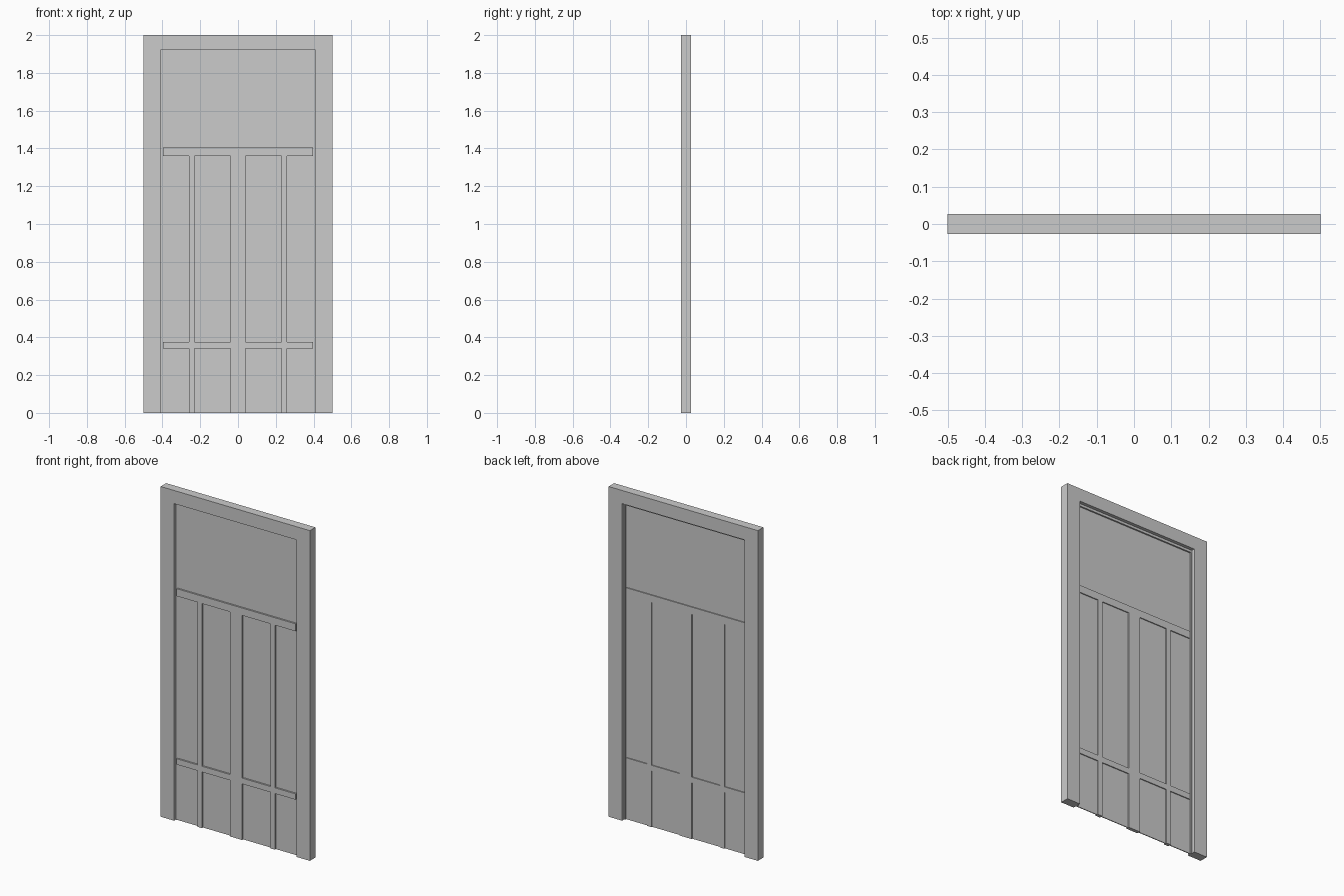
import bpy, bmesh, math

if "Cube" in bpy.data.objects:
    bpy.data.objects.remove(bpy.data.objects["Cube"])


def mesh_object(name, bm):
    bmesh.ops.recalc_face_normals(bm, faces=bm.faces)
    me = bpy.data.meshes.new(name)
    bm.to_mesh(me)
    bm.free()
    ob = bpy.data.objects.new(name, me)
    bpy.context.collection.objects.link(ob)
    return ob


def extrude_y(name, faces_from, y0, y1):
    """Build flat faces at y0 and thicken them to y1."""
    bm = bmesh.new()
    faces_from(bm, y0)
    bmesh.ops.remove_doubles(bm, verts=bm.verts, dist=1e-5)
    bmesh.ops.dissolve_limit(bm, angle_limit=math.radians(1),
                             verts=bm.verts, edges=bm.edges)
    src = bm.faces[:]
    ext = bmesh.ops.extrude_face_region(bm, geom=src, use_keep_orig=True)
    moved = [g for g in ext["geom"] if isinstance(g, bmesh.types.BMVert)]
    bmesh.ops.translate(bm, verts=moved, vec=(0, y1 - y0, 0))
    return mesh_object(name, bm)


def arch(name, xo, zo, xi, zi, y0, y1):
    """Upside-down U profile, open at the floor."""
    pts = [(-xo, 0), (-xo, zo), (xo, zo), (xo, 0),
           (xi, 0), (xi, zi), (-xi, zi), (-xi, 0)]

    def face(bm, y):
        bm.faces.new([bm.verts.new((x, y, z)) for x, z in pts])
    return extrude_y(name, face, y0, y1)


def grid_plate(name, xs, zs, keep, y0, y1):
    """Plate made of the kept cells of a grid."""
    def faces(bm, y):
        for i in range(len(xs) - 1):
            for j in range(len(zs) - 1):
                if keep(i, j):
                    quad = [(xs[i], zs[j]), (xs[i + 1], zs[j]),
                            (xs[i + 1], zs[j + 1]), (xs[i], zs[j + 1])]
                    bm.faces.new([bm.verts.new((x, y, z)) for x, z in quad])
    return extrude_y(name, faces, y0, y1)


D = 0.0265  # half depth of the frame

# Outer frame and the thin stop lining its opening
arch("door_frame", 0.5, 2.0, 0.41, 1.92, -D, D)
arch("door_stop", 0.41, 1.92, 0.403, 1.905, -0.010, 0.006)

# Thin door panel
grid_plate("door_panel", [-0.405, 0.405], [0, 1.91], lambda i, j: True,
           -0.008, -0.003)

# Raised lattice of rails and muntins on both faces
xs = [-0.398, -0.26, -0.23, -0.04, 0.04, 0.23, 0.26, 0.398]
zs = [0, 0.34, 0.375, 1.36, 1.405]


def is_bar(i, j):
    return i % 2 == 1 or j % 2 == 1


grid_plate("front_lattice", xs, zs, is_bar, -0.018, -0.008)
grid_plate("back_lattice", xs, zs, is_bar, -0.003, 0.003)
